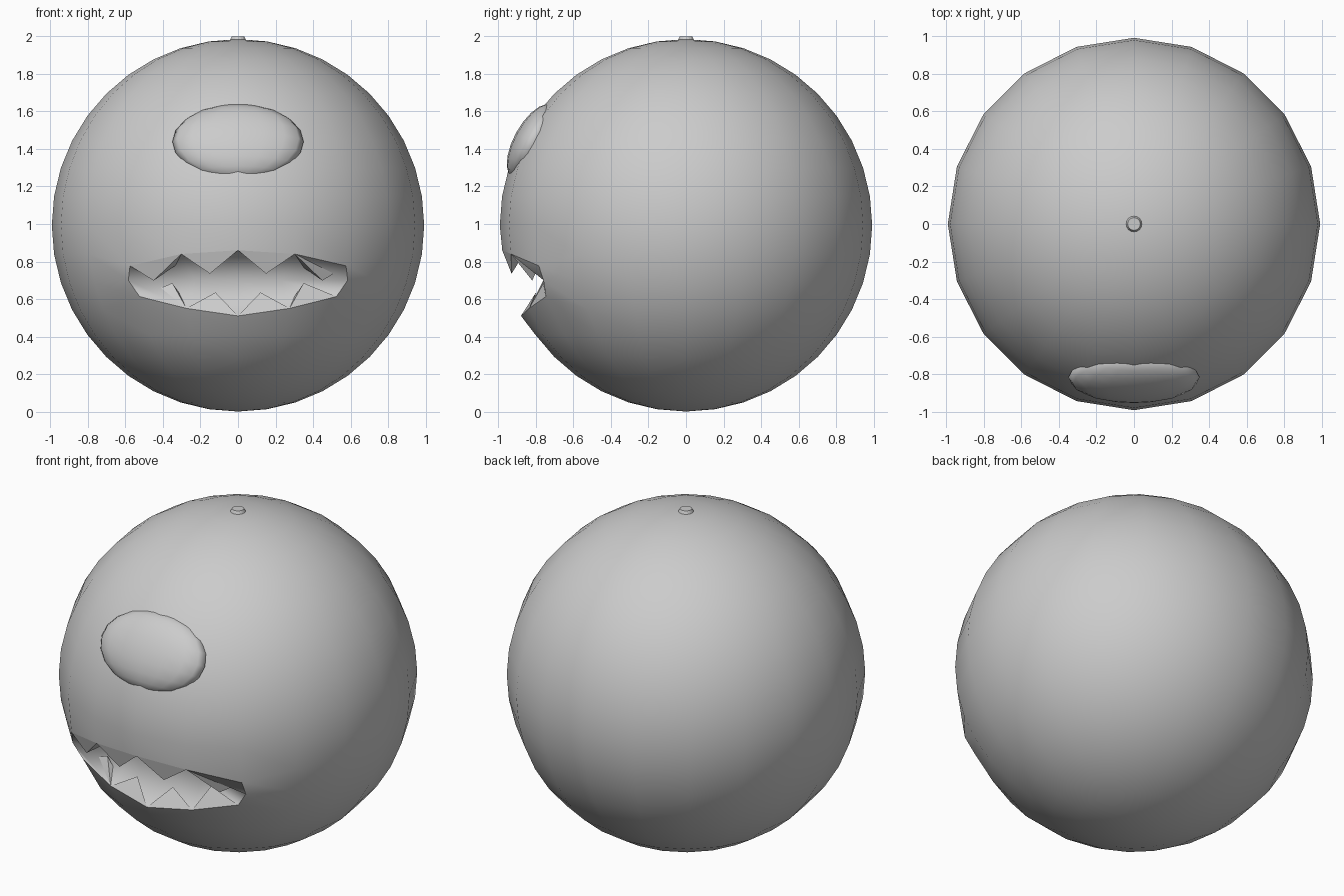
import bpy, bmesh
from math import radians, sin, cos
from mathutils import Vector, Matrix

if "Cube" in bpy.data.objects:
    bpy.data.objects.remove(bpy.data.objects["Cube"])

R = 0.993


def finish(name, bm, smooth=True):
    bmesh.ops.recalc_face_normals(bm, faces=bm.faces)
    for f in bm.faces:
        f.smooth = smooth
    me = bpy.data.meshes.new(name)
    bm.to_mesh(me)
    bm.free()
    ob = bpy.data.objects.new(name, me)
    bpy.context.collection.objects.link(ob)
    return ob


def nearest(bm, col, ring):
    # sphere vertex at a column (degrees from front) and ring (degrees latitude)
    a, e = radians(col), radians(ring)
    p = Vector((R * sin(a) * cos(e), -R * cos(a) * cos(e), R + R * sin(e)))
    return min(bm.verts, key=lambda v: (v.co - p).length)


# Lip points for the right half, from centre outwards
upper = [(0, -.98, .86), (.303, -.933, .84), (.576, -.785, .777)]
lower = [(0, -.88, .51), (.275, -.837, .55), (.525, -.747, .613)]
inner = [(0, -.66, .70), (.23, -.66, .70), (.585, -.76, .70)]

# Round body with a mouth pushed into the front
bm = bmesh.new()
bmesh.ops.create_uvsphere(bm, u_segments=20, v_segments=20, radius=R,
                          matrix=Matrix.Translation((0, 0, R)))
moves, lips = [], []
for ring, row in ((-9, upper), (-18, inner), (-27, lower)):
    for i, (x, y, z) in enumerate(row):
        for s in ((1, -1) if i else (1,)):
            v = nearest(bm, 18 * i * s, ring)
            moves.append((v, Vector((x * s, y, z))))
            if ring != -18 or i == 2:
                lips.append(v)
for v, p in moves:
    v.co = p
cavity = {v for v, p in moves}
for e in bm.edges:
    # the lip rim separates cavity faces from the outer skin
    inside = [all(v in cavity for v in f.verts) for f in e.link_faces]
    if e.verts[0] in lips and e.verts[1] in lips and inside[0] != inside[1]:
        e.smooth = False
finish("body", bm)

# Pointed teeth along both lips
bm = bmesh.new()
for row, tips in ((upper, [(.15, -.93, .735), (.45, -.82, .698)]),
                  (lower, [(.12, -.80, .635), (.35, -.76, .685)])):
    for i, tip in enumerate(tips):
        for s in (1, -1):
            a, b, t = (Vector((p[0] * s, p[1], p[2])) for p in (row[i], row[i + 1], tip))
            back = (a + b) / 2 * .75 + Vector((0, -.66, .70)) * .25
            vs = [bm.verts.new(p) for p in (a, b, t, back)]
            for tri in ((0, 1, 2), (0, 2, 3), (1, 3, 2), (0, 3, 1)):
                bm.faces.new([vs[k] for k in tri])
finish("teeth", bm, False)

# Shallow oval eye bulge on the front
bm = bmesh.new()
tilt = radians(28.6)
bmesh.ops.create_uvsphere(bm, u_segments=16, v_segments=10, radius=1)
bm.transform(Matrix.Translation((0, -.932 * cos(tilt), R + .932 * sin(tilt)))
             @ Matrix.Rotation(-tilt, 4, 'X')
             @ Matrix.Diagonal((.35, .1, .222, 1)))
finish("eye", bm)

# Small knob on top
bm = bmesh.new()
bmesh.ops.create_cone(bm, cap_ends=True, segments=16, radius1=.048, radius2=.034,
                      depth=.03, matrix=Matrix.Translation((0, 0, 1.985)))
finish("knob", bm, False)
